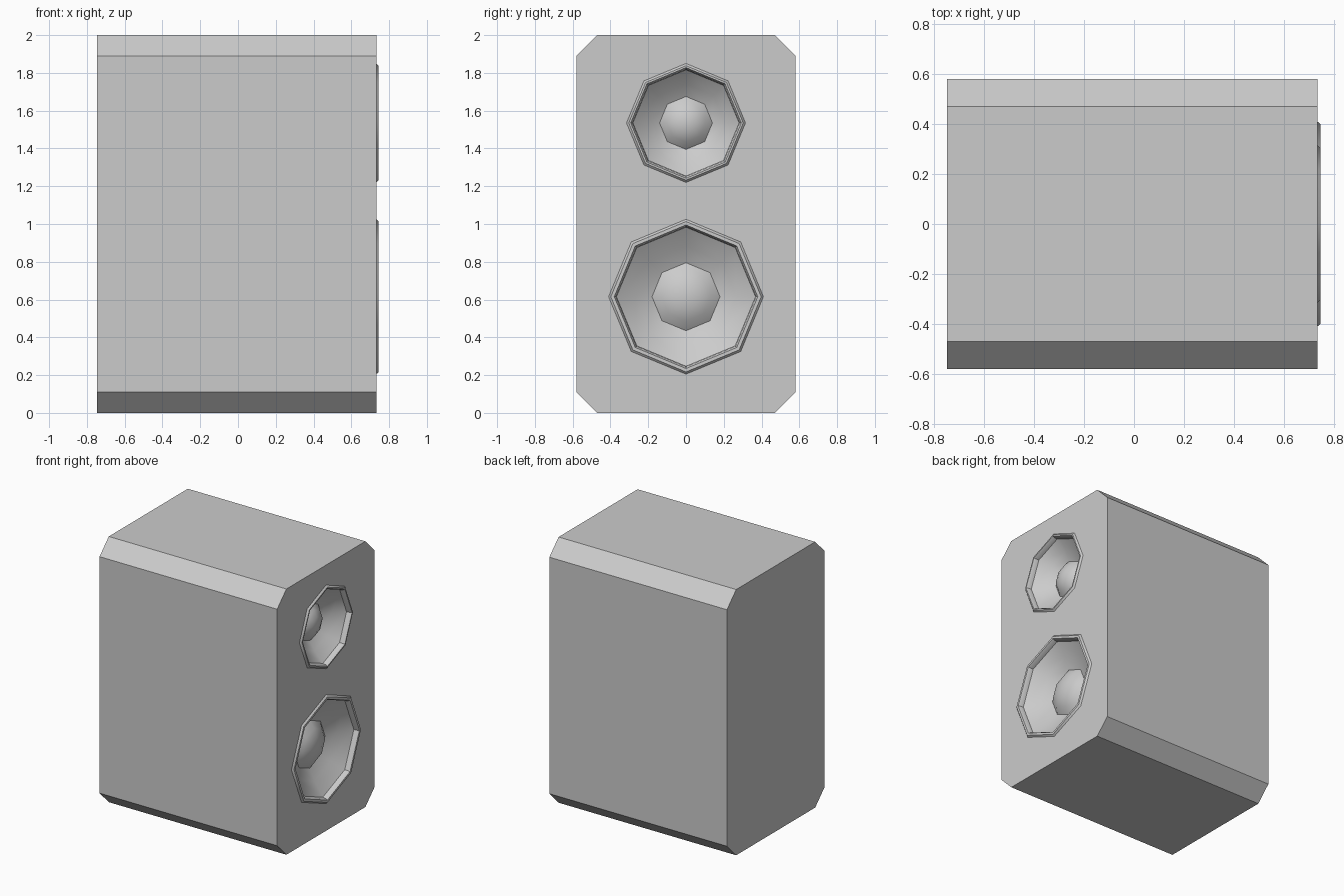
import bpy, bmesh
from math import sin, cos, pi, radians

if "Cube" in bpy.data.objects:
    bpy.data.objects.remove(bpy.data.objects["Cube"])

BACK, FRONT = -0.747, 0.732
HALF_W, HEIGHT, CHAMFER = 0.58, 2.0, 0.11
SIDES = 8
DRIVERS = [("upper_driver", 1.535, 0.315, 0.285, 0.140),
           ("lower_driver", 0.615, 0.410, 0.372, 0.180)]


def ring(bm, x, zc, r):
    return [bm.verts.new((x, r * sin(2 * pi * i / SIDES), zc + r * cos(2 * pi * i / SIDES)))
            for i in range(SIDES)]


def loop_edges(bm, verts):
    return [bm.edges.new((v, verts[(i + 1) % len(verts)])) for i, v in enumerate(verts)]


def make_object(name, bm):
    mesh = bpy.data.meshes.new(name)
    bm.to_mesh(mesh)
    bm.free()
    obj = bpy.data.objects.new(name, mesh)
    bpy.context.collection.objects.link(obj)
    return obj


# Cabinet: chamfered outline along x, baffle filled around the driver openings
bm = bmesh.new()
w, c, h = HALF_W, CHAMFER, HEIGHT
outline = [(-w + c, 0), (w - c, 0), (w, c), (w, h - c),
           (w - c, h), (-w + c, h), (-w, h - c), (-w, c)]
back = [bm.verts.new((BACK, y, z)) for y, z in outline]
front = [bm.verts.new((FRONT, y, z)) for y, z in outline]
bm.faces.new(back[::-1])
for i in range(len(outline)):
    j = (i + 1) % len(outline)
    bm.faces.new((back[i], back[j], front[j], front[i]))
edges = [bm.edges.get((front[i], front[(i + 1) % len(front)])) for i in range(len(front))]
for name, zc, r_out, r_in, r_dome in DRIVERS:
    edges += loop_edges(bm, ring(bm, FRONT, zc, r_out))
bmesh.ops.triangle_fill(bm, use_beauty=True, use_dissolve=False, edges=edges, normal=(1, 0, 0))
bm.normal_update()
for f in bm.faces:
    if f.calc_center_median().x > FRONT - 0.001 and f.normal.x < 0:
        f.normal_flip()
make_object("cabinet", bm)

# Drivers: eight-sided rim, recessed cone and domed centre
for name, zc, r_out, r_in, r_dome in DRIVERS:
    bm = bmesh.new()
    span = r_in - r_dome
    profile = [(r_out, 0.0), (r_out - 0.012, 0.013), (r_in + 0.008, 0.013),
               (r_in, 0.0), (r_in - 0.004, -0.025),
               (r_dome + span * 0.45, -0.095), (r_dome, -0.135),
               (r_dome * 0.72, -0.098), (r_dome * 0.38, -0.076)]
    rings = [ring(bm, FRONT + x, zc, r) for r, x in profile]
    for a, b in zip(rings, rings[1:]):
        for i in range(SIDES):
            j = (i + 1) % SIDES
            bm.faces.new((a[i], b[i], b[j], a[j]))
    tip = bm.verts.new((FRONT - 0.068, 0, zc))
    for i in range(SIDES):
        bm.faces.new((rings[-1][i], tip, rings[-1][(i + 1) % SIDES]))
    obj = make_object(name, bm)
    bpy.ops.object.select_all(action='DESELECT')
    obj.select_set(True)
    bpy.context.view_layer.objects.active = obj
    bpy.ops.object.shade_smooth_by_angle(angle=radians(35))
